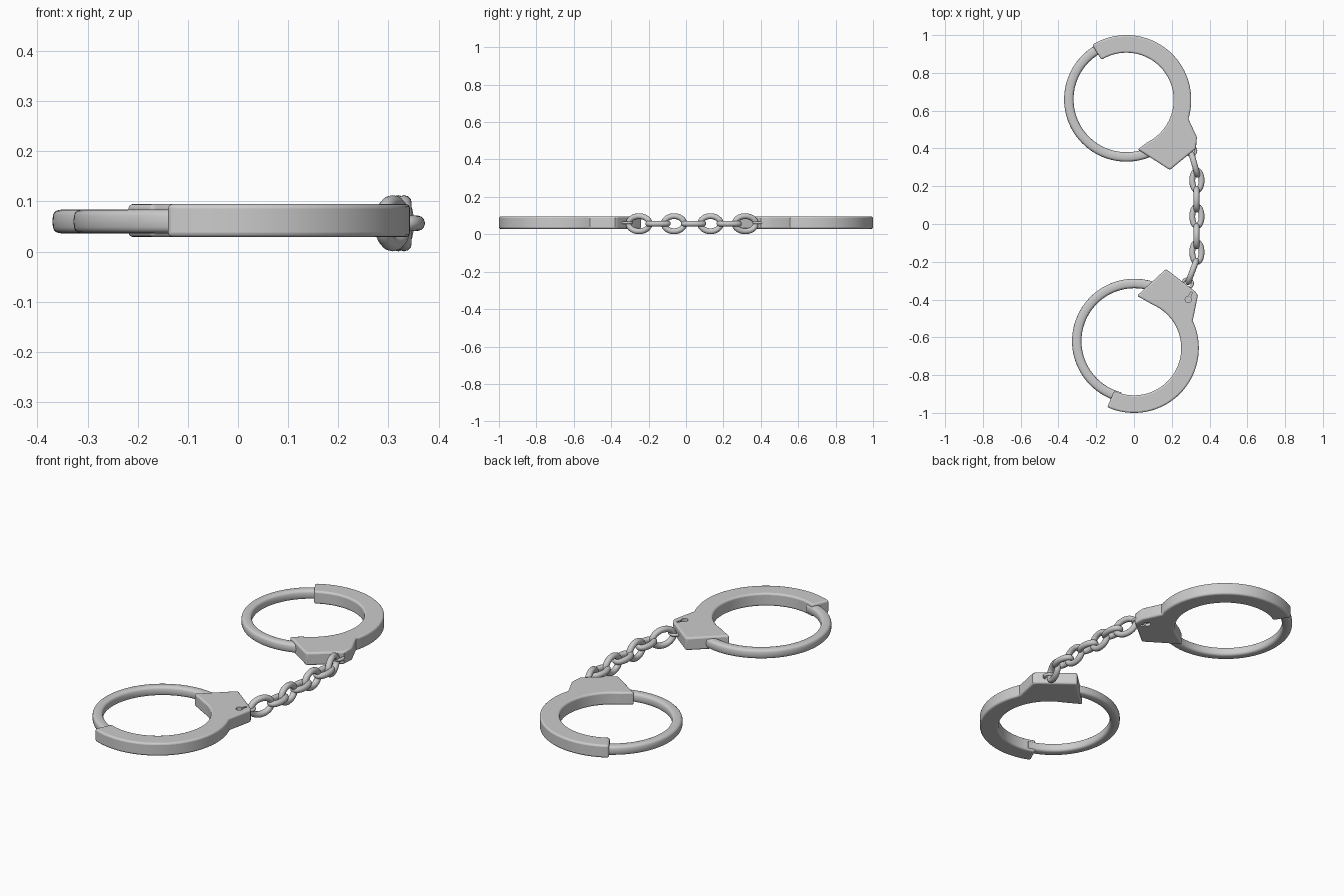
import bpy, bmesh
from math import cos, sin, radians, pi, atan2
from mathutils import Vector, Matrix

if "Cube" in bpy.data.objects:
    bpy.data.objects.remove(bpy.data.objects["Cube"])

ZC = 0.062  # mid height of the cuffs


def arc(cx, cy, r, a0, a1, n):
    return [(cx + r * cos(radians(a0 + (a1 - a0) * i / n)),
             cy + r * sin(radians(a0 + (a1 - a0) * i / n))) for i in range(n + 1)]


def finish(name, bm, angle=35):
    bmesh.ops.recalc_face_normals(bm, faces=bm.faces)
    me = bpy.data.meshes.new(name)
    bm.to_mesh(me)
    bm.free()
    ob = bpy.data.objects.new(name, me)
    bpy.context.collection.objects.link(ob)
    smooth(ob, angle)
    return ob


def activate(ob):
    bpy.ops.object.select_all(action='DESELECT')
    ob.select_set(True)
    bpy.context.view_layer.objects.active = ob


def smooth(ob, angle):
    activate(ob)
    bpy.ops.object.shade_smooth_by_angle(angle=radians(angle))


def plate(name, outline, z0, z1):
    bm = bmesh.new()
    face = bm.faces.new([bm.verts.new((x, y, z0)) for x, y in outline])
    ext = bmesh.ops.extrude_face_region(bm, geom=[face])['geom']
    bmesh.ops.translate(bm, vec=(0, 0, z1 - z0),
                        verts=[g for g in ext if isinstance(g, bmesh.types.BMVert)])
    return finish(name, bm)


def sweep(name, path, profile, closed, matrix):
    """Sweep an (outward, up) profile along a flat path."""
    bm = bmesh.new()
    n, m = len(path), len(profile)
    rings = []
    for i, p in enumerate(path):
        a = path[(i - 1) % n] if closed else path[max(i - 1, 0)]
        b = path[(i + 1) % n] if closed else path[min(i + 1, n - 1)]
        t = (Vector(b) - Vector(a)).normalized()
        rings.append([bm.verts.new((p[0] + t.y * u, p[1] - t.x * u, v)) for u, v in profile])
    for i in range(n if closed else n - 1):
        r, s = rings[i], rings[(i + 1) % n]
        for j in range(m):
            k = (j + 1) % m
            bm.faces.new((r[j], r[k], s[k], s[j]))
    if not closed:
        bm.faces.new(rings[0])
        bm.faces.new(rings[-1])
    bm.transform(matrix)
    return finish(name, bm, 50)


def rounded(hu, hv, e, n=20):
    def f(c):
        return (1 if c >= 0 else -1) * abs(c) ** (2 / e)
    return [(hu * f(cos(2 * pi * i / n)), hv * f(sin(2 * pi * i / n))) for i in range(n)]


def apply_mod(ob, mod):
    activate(ob)
    bpy.ops.object.modifier_apply(modifier=mod.name)


# Cuff body: thick arc and lock housing in one outline, with a cut keyhole
def cuff_body(name, outline, key_xy, key_dir, key_z):
    ob = plate(name, outline, 0.029, 0.095)
    bev = ob.modifiers.new("edge_round", 'BEVEL')
    bev.width, bev.segments, bev.limit_method = 0.009, 3, 'ANGLE'
    bev.angle_limit = radians(60)
    apply_mod(ob, bev)

    kx, ky = key_xy
    d = Vector((cos(radians(key_dir)), sin(radians(key_dir))))
    s = Vector((-d.y, d.x)) * 0.005
    tip = Vector(key_xy) + d * 0.042
    hole = arc(kx, ky, 0.017, key_dir + 18, key_dir + 342, 20)
    hole += [tuple(tip - s), tuple(tip + s)]
    cutter = plate("keyhole_cutter", hole, key_z - 0.015, key_z + 0.015)
    cutter.hide_render = True
    cut = ob.modifiers.new("keyhole", 'BOOLEAN')
    cut.object, cut.solver = cutter, 'EXACT'
    apply_mod(ob, cut)
    bpy.data.objects.remove(cutter)

    smooth(ob, 40)
    wn = ob.modifiers.new("flat_shading", 'WEIGHTED_NORMAL')
    wn.keep_sharp = True


up = (-0.04, 0.657)
low = (0.0, -0.657)
cuff_body("upper_cuff_body",
          arc(*up, 0.343, 122, -17, 48)
          + [(0.333, 0.46), (0.328, 0.40), (0.19, 0.286), (0.02, 0.395)]
          + arc(*up, 0.25, -64, 122, 56),
          (0.283, 0.44), -67, 0.029)
cuff_body("lower_cuff_body",
          arc(*low, 0.343, -114.5, 25, 48)
          + [(0.338, -0.38), (0.327, -0.36), (0.169, -0.238), (0.016, -0.380)]
          + arc(*low, 0.25, 66, -114.5, 56),
          (0.288, -0.40), 67, 0.095)

# Thin swinging arms
band = rounded(0.025, 0.024, 3.2)
lift = Matrix.Translation((0, 0, ZC - 0.002))
sweep("upper_cuff_arm", arc(-0.04, 0.66, 0.305, 108, 300, 64), band, False, lift)
sweep("lower_cuff_arm", arc(0.002, -0.62, 0.305, 60, 256, 64), band, False, lift)

# Swivel eyes on the housings
wire = rounded(0.008, 0.008, 2, 10)
for name, x, y in (("upper_eye", 0.302, 0.388), ("lower_eye", 0.284, -0.315)):
    sweep(name, arc(0, 0, 0.025, 0, 345, 23), wire, True, Matrix.Translation((x, y, ZC)))

# Chain: alternating upright and flat oval links, given by their two ends
links = [((0.300, 0.388), (0.340, 0.245), True),
         ((0.333, 0.298), (0.333, 0.163), False),
         ((0.331, 0.201), (0.331, 0.061), True),
         ((0.333, 0.108), (0.333, -0.027), False),
         ((0.331, 0.006), (0.331, -0.134), True),
         ((0.333, -0.082), (0.333, -0.217), False),
         ((0.335, -0.180), (0.282, -0.322), True)]
T = 0.0155
for i, (a, b, upright) in enumerate(links):
    a, b = Vector(a), Vector(b)
    mid, d = (a + b) / 2, b - a
    half_len = d.length / 2 - T
    half_wid = (0.056 if upright else 0.040) - T
    path = [(half_len * cos(2 * pi * k / 32), half_wid * sin(2 * pi * k / 32)) for k in range(32)]
    mat = Matrix.Translation((mid.x, mid.y, 0.0565)) @ Matrix.Rotation(atan2(d.y, d.x), 4, 'Z')
    if upright:
        mat = mat @ Matrix.Rotation(pi / 2, 4, 'X')
    sweep(f"chain_link_{i + 1}", path, rounded(T, T, 2, 12), True, mat)
